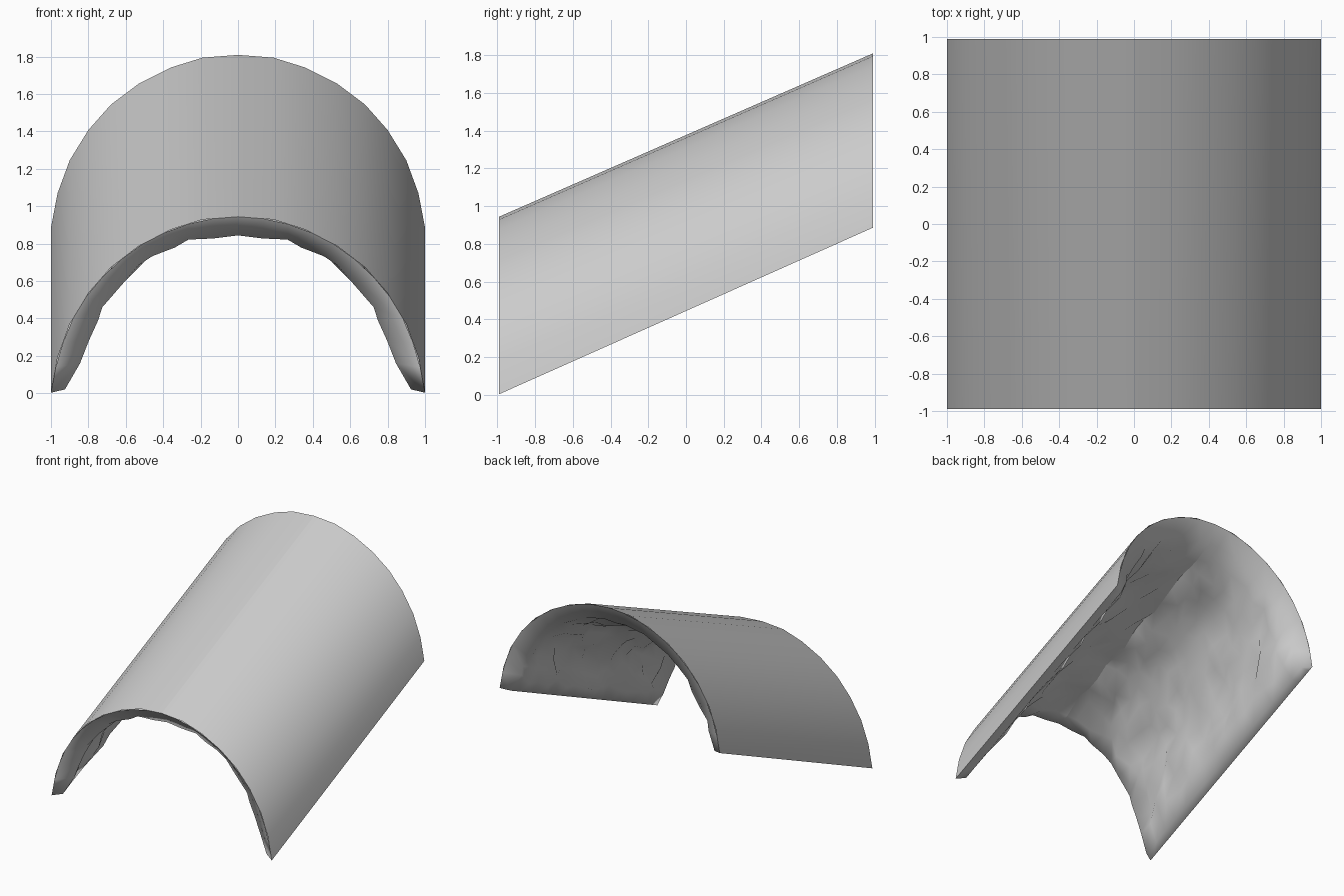
import bpy, bmesh, math, random
from mathutils import Vector

cube = bpy.data.objects.get("Cube")
if cube:
    bpy.data.objects.remove(cube, do_unlink=True)
random.seed(5)

stone = bpy.data.materials.new("grey stone")
stone.use_nodes = True
colour = (0.6, 0.6, 0.6, 1)
stone.diffuse_color = colour
stone.node_tree.nodes["Principled BSDF"].inputs["Base Color"].default_value = colour

# Half arch from the foot to the crown
ARCH = [(1, 0), (.965, .187), (.9, .367), (.8, .532), (.68, .67),
        (.53, .785), (.36, .872), (.19, .926), (0, .941)]
END = 0.99


def arch_point(t):
    """Point on the half arch, t from 0 (foot) to 1 (crown)."""
    s = min(max(t, 0), 1) * (len(ARCH) - 1)
    i = min(int(s), len(ARCH) - 2)
    return Vector(ARCH[i]).lerp(Vector(ARCH[i + 1]), s - i)


def place(p, y):
    """Raise the arch along the sloping passage, a little flatter at the back."""
    v = (y + END) / (2 * END)
    return Vector((p.x, y, p.y * (1 - 0.018 * v) + 0.003 + 0.882 * v))


def half_shell(name, grid, flip, angle):
    """Grid of points as a smooth sheet, mirrored left to right."""
    bm = bmesh.new()
    rows = [[bm.verts.new(p) for p in row] for row in grid]
    for a, b in zip(rows, rows[1:]):
        for i in range(len(a) - 1):
            quad = [a[i], b[i], b[i + 1], a[i + 1]]
            bm.faces.new(quad[::-1] if flip else quad)
    mesh = bpy.data.meshes.new(name)
    bm.to_mesh(mesh)
    bm.free()
    mesh.materials.append(stone)
    ob = bpy.data.objects.new(name, mesh)
    bpy.context.collection.objects.link(ob)
    mirror = ob.modifiers.new("mirror", 'MIRROR')
    mirror.use_mirror_merge = False
    bpy.ops.object.select_all(action='DESELECT')
    ob.select_set(True)
    bpy.context.view_layer.objects.active = ob
    bpy.ops.object.shade_smooth_by_angle(angle=math.radians(angle))


# Clean outer vault
outer = [[place(Vector(p), y) for p in ARCH] for y in (-END, END)]
half_shell("outer_vault", outer, True, 30)

# Rough rock lining, bevelled back to the vault at the ends and feet
COLS, ROWS = 12, 18
BEVEL = 0.07
lining = []
for j in range(ROWS + 1):
    v = (j - 1) / (ROWS - 2)
    row = []
    for i in range(COLS + 1):
        u = max(i - 1, 0) / (COLS - 1)
        end = j in (0, ROWS)
        inset = BEVEL if i > 1 else 0.04
        y = math.copysign(END, j - 1) if end else (2 * v - 1) * (END - inset)
        if 1 < j < ROWS - 1 and i > 1:
            y += random.uniform(-.03, .03)
        if 1 < i < COLS and not end:
            u += random.uniform(-.025, .025)
        p = arch_point(u)
        if i > 0 and not end:
            rim = j in (1, ROWS - 1)
            depth = .075 if i == 1 else random.uniform(.1, .14 if rim else .165)
            p -= p.normalized() * depth
        row.append(place(p, y))
    lining.append(row)
half_shell("rock_lining", lining, False, 120)
